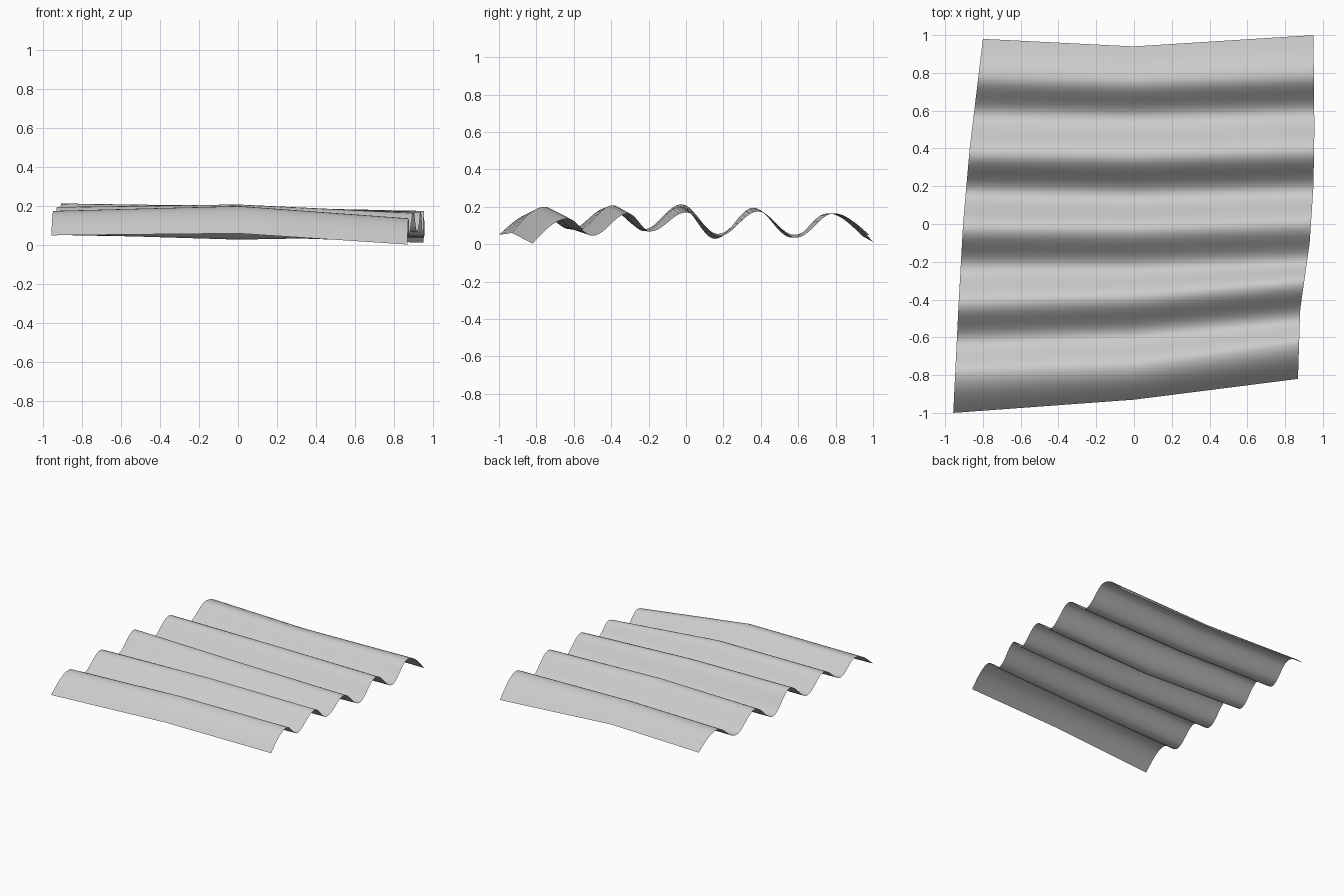
import bpy
import bmesh
import math

if "Cube" in bpy.data.objects:
    bpy.data.objects.remove(bpy.data.objects["Cube"])

# Turning points (y, z) of the wave: front edge, crest, valley, ... crest, back edge
LEFT = [(-1.0, .05), (-.79, .175), (-.62, .08), (-.42, .195), (-.225, .08), (-.025, .213),
        (.17, .055), (.37, .185), (.58, .05), (.78, .165), (.98, .05)]
MID = [(-.93, .06), (-.755, .2), (-.585, .075), (-.39, .208), (-.225, .07), (-.03, .2),
       (.155, .028), (.36, .195), (.565, .035), (.755, .165), (.94, .045)]
RIGHT = [(-.82, .003), (-.63, .137), (-.5, .045), (-.31, .165), (-.19, .068), (0.0, .17),
         (.18, .045), (.385, .175), (.59, .035), (.79, .165), (1.0, .012)]
# Outline of the sheet in plan (y, x)
LEFT_X = [(-1.0, -.957), (-.45, -.93), (0, -.905), (.4, -.87), (.98, -.80)]
MID_X = [(-1, 0), (1, 0)]
RIGHT_X = [(-.82, .868), (-.45, .88), (-.1, .93), (.2, .95), (.5, .955), (1.0, .95)]
STEPS = 10


def lookup(table, y):
    for (a, xa), (b, xb) in zip(table, table[1:]):
        if y <= b:
            return xa + (xb - xa) * (y - a) / (b - a)
    return table[-1][1]


def section(keys, outline):
    pts = []
    last = len(keys) - 2
    for i, ((y0, z0), (y1, z1)) in enumerate(zip(keys, keys[1:])):
        for s in range(STEPS + (i == last)):
            t = s / STEPS
            if i == 0:            # free edge rising into the first crest
                e = math.sin(t * math.pi / 2)
            elif i == last:       # last crest falling to the free edge
                e = 1 - math.cos(t * math.pi / 2)
            else:
                e = (1 - math.cos(t * math.pi)) / 2
            y = y0 + (y1 - y0) * t
            pts.append((lookup(outline, y), y, z0 + (z1 - z0) * e))
    return pts


# Corrugated sheet: two bays between three wavy sections
bm = bmesh.new()
rows = [[bm.verts.new(p) for p in section(k, o)]
        for k, o in ((LEFT, LEFT_X), (MID, MID_X), (RIGHT, RIGHT_X))]
for a, b in zip(rows, rows[1:]):
    for i in range(len(a) - 1):
        bm.faces.new((a[i], b[i], b[i + 1], a[i + 1]))
bm.normal_update()
mesh = bpy.data.meshes.new("corrugated_sheet")
bm.to_mesh(mesh)
bm.free()
sheet = bpy.data.objects.new("corrugated_sheet", mesh)
bpy.context.collection.objects.link(sheet)
bpy.context.view_layer.objects.active = sheet
sheet.select_set(True)
bpy.ops.object.shade_smooth_by_angle(angle=math.radians(40))
